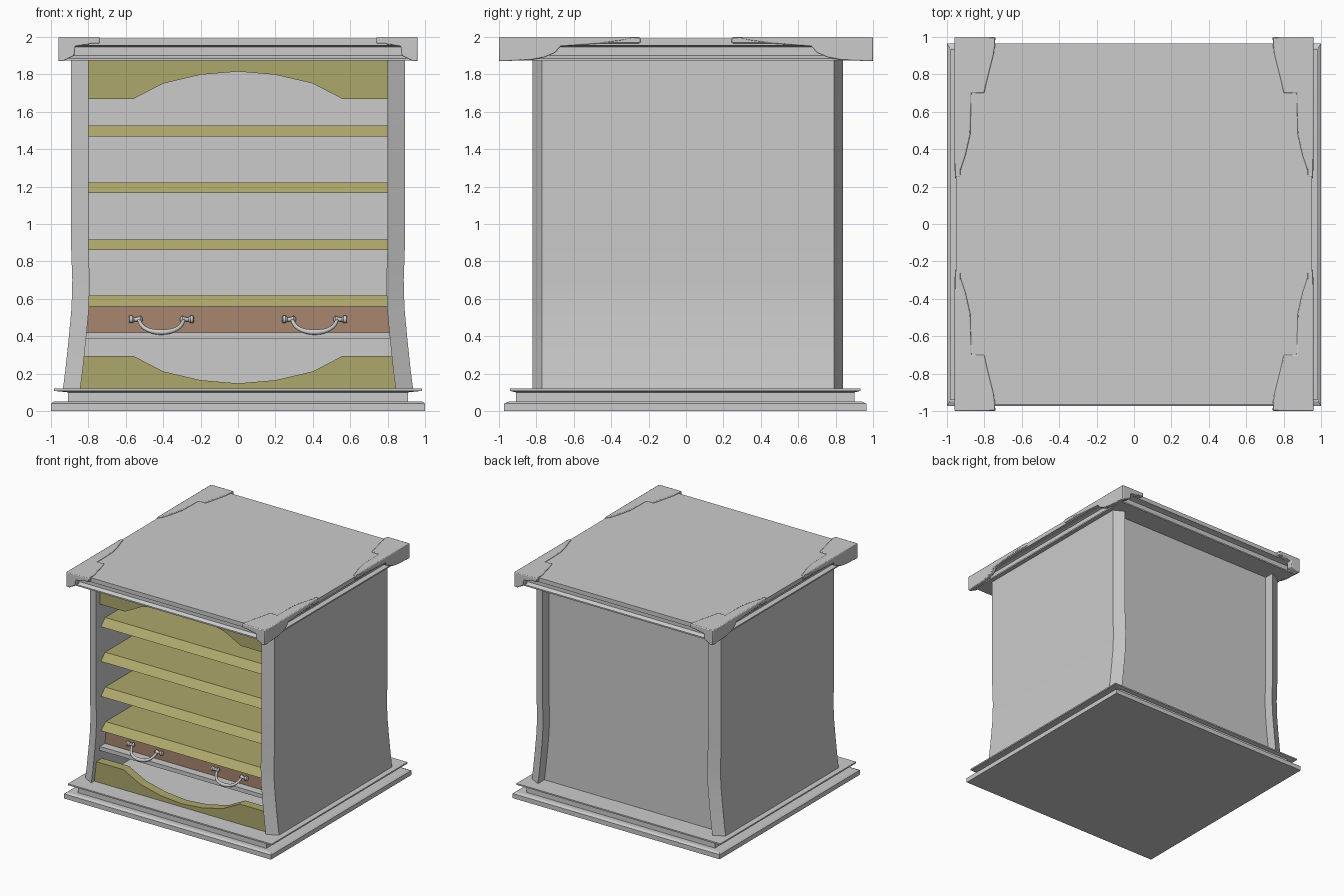
import bpy, bmesh, math

if "Cube" in bpy.data.objects:
    bpy.data.objects.remove(bpy.data.objects["Cube"])


def material(name, rgb):
    m = bpy.data.materials.new(name)
    m.diffuse_color = (*rgb, 1)
    m.use_nodes = True
    m.node_tree.nodes["Principled BSDF"].inputs["Base Color"].default_value = m.diffuse_color
    return m


OLIVE = material("olive_wood", (0.42, 0.39, 0.15))
BROWN = material("brown_wood", (0.39, 0.24, 0.16))


def loft(name, rings, mat=None, smooth=False, bevel=0):
    """Closed solid skinned through rings of equal vertex count."""
    bm = bmesh.new()
    vr = [[bm.verts.new(p) for p in r] for r in rings]
    n = len(vr[0])
    for a, b in zip(vr, vr[1:]):
        for i in range(n):
            j = (i + 1) % n
            bm.faces.new((a[i], a[j], b[j], b[i]))
    bm.faces.new(vr[0][::-1])
    bm.faces.new(vr[-1])
    bmesh.ops.recalc_face_normals(bm, faces=bm.faces)
    me = bpy.data.meshes.new(name)
    bm.to_mesh(me)
    bm.free()
    ob = bpy.data.objects.new(name, me)
    bpy.context.collection.objects.link(ob)
    if mat:
        me.materials.append(mat)
    if bevel:
        mod = ob.modifiers.new("soft_edge", 'BEVEL')
        mod.width, mod.segments = bevel, 2
    if smooth:
        bpy.ops.object.select_all(action='DESELECT')
        ob.select_set(True)
        bpy.context.view_layer.objects.active = ob
        bpy.ops.object.shade_smooth_by_angle(angle=math.radians(35))
    return ob


def prism(name, pts, axis, a, b, **kw):
    """Extrude a 2D outline along one axis from a to b."""
    put = {'x': lambda p, t: (t, p[0], p[1]),
           'y': lambda p, t: (p[0], t, p[1]),
           'z': lambda p, t: (p[0], p[1], t)}[axis]
    return loft(name, [[put(p, t) for p in pts] for t in (a, b)], **kw)


def stack(name, levels, cy=0):
    """Rectangular moulding from (half x, half y, z) levels."""
    return loft(name, [[(-x, cy - y, z), (x, cy - y, z), (x, cy + y, z), (-x, cy + y, z)]
                       for x, y, z in levels])


# Plinth with a groove
stack("plinth", [(1, .968, 0), (1, .968, .04), (.985, .945, .05), (.91, .905, .05),
                 (.91, .905, .10), (.985, .937, .108), (.985, .937, .12)], -.004)

# Flared side walls with chamfered corners
FLARE = [(.12, .043), (.22, .03), (.38, .013), (.55, -.003), (.7, -.007),
         (.9, 0), (1.88, 0)]
PLAN = [(.80, -.82), (.893, -.77), (.893, .79), (.80, .84)]
for s, side in ((-1, "left"), (1, "right")):
    loft(side + "_side_wall", [[(s * (x + f), y, z) for x, y in PLAN] for z, f in FLARE],
         smooth=True)

# Recessed back panel following the flare
half = [(.805 + f, z) for z, f in FLARE]
prism("back_panel", half + [(-x, z) for x, z in half[::-1]], 'y', .71, .75)

# Shelves with slanted front edge
for i, z in enumerate((.56, .86, 1.165, 1.468)):
    prism(f"shelf_{i + 1}", [(-.75, z), (-.69, z + .058), (.72, z + .058), (.72, z)],
          'x', -.805, .805, mat=OLIVE)

# Arched aprons
ARCH = [(-.56, 0), (-.4, .083), (-.2, .13), (0, .147), (.2, .13), (.4, .083), (.56, 0)]
prism("top_apron", [(-.805, 1.88), (-.805, 1.668)] + [(x, 1.668 + h) for x, h in ARCH]
      + [(.805, 1.668), (.805, 1.88)], 'y', -.76, -.69, mat=OLIVE)
prism("bottom_apron", [(-.845, .12), (-.825, .295)] + [(x, .295 - h) for x, h in ARCH]
      + [(.825, .295), (.845, .12)], 'y', -.78, -.70, mat=OLIVE)

# Drawer and the rail below it
prism("drawer", [(-.815, .42), (.815, .42), (.805, .56), (-.805, .56)], 'y', -.68, .70, mat=BROWN)
prism("drawer_rail", [(-.82, .385), (.82, .385), (.815, .42), (-.815, .42)], 'y', -.75, .72)

# Drawer handles: curved bail and turned mounts
BAIL = [(.12, -.70, .49), (.112, -.735, .462), (.08, -.765, .436), (.04, -.775, .424)]
MOUNT = [(.10, .008), (.112, .02), (.125, .012), (.145, .011), (.155, .02), (.17, .02), (.174, .012)]
for cx, side in ((-.41, "left"), (.41, "right")):
    cu = bpy.data.curves.new(side + "_handle", 'CURVE')
    cu.dimensions, cu.bevel_depth, cu.bevel_resolution = '3D', .012, 3
    cu.use_fill_caps = True
    pts = [(-x, y, z) for x, y, z in BAIL] + [(0, -.777, .421)] + BAIL[::-1]
    sp = cu.splines.new('NURBS')
    sp.points.add(len(pts) - 1)
    for p, (x, y, z) in zip(sp.points, pts):
        p.co = (cx + x, y, z, 1)
        p.radius = .8 + .5 * (1 - abs(x) / .12)
    sp.use_endpoint_u, sp.order_u, sp.resolution_u = True, 3, 4
    bpy.context.collection.objects.link(bpy.data.objects.new(side + "_handle", cu))
    for s in (-1, 1):
        loft(side + "_handle_mount",
             [[(cx + s * x, -.70 + r * math.cos(a * math.pi / 6), .49 + r * math.sin(a * math.pi / 6))
               for a in range(12)] for x, r in MOUNT], smooth=True)

# Top board with stepped moulding
stack("top_board", [(.93, .945, 1.873), (.93, .945, 1.885), (.90, .915, 1.90), (.90, .915, 1.945),
                    (.915, .93, 1.95), (.953, .965, 1.955), (.953, .965, 1.992)])

# Corner caps: front, side and top plates, mirrored to four corners
FRONT = [(.96, 2), (.96, 1.87), (.93, 1.873), (.875, 1.9), (.87, 1.95), (.79, 1.962), (.74, 2)]
SIDE = [(1, 2), (1, 1.87), (.83, 1.877), (.76, 1.89), (.70, 1.915), (.67, 1.95),
        (.46, 1.965), (.35, 1.98), (.25, 2)]
TOP = [(.96, 1), (.74, 1), (.75, .91), (.79, .75), (.80, .70), (.87, .70), (.875, .48),
       (.90, .37), (.93, .28), (.958, .24)]
for sx in (-1, 1):
    for sy in (-1, 1):
        kw = dict(smooth=True, bevel=.006)
        prism("corner_cap_end", [(sx * x, z) for x, z in FRONT], 'y', sy * .94, sy * 1.0, **kw)
        prism("corner_cap_side", [(sy * y, z) for y, z in SIDE], 'x', sx * .925, sx * .96, **kw)
        prism("corner_cap_top", [(sx * x, sy * y) for x, y in TOP], 'z', 1.965, 2.0, **kw)
